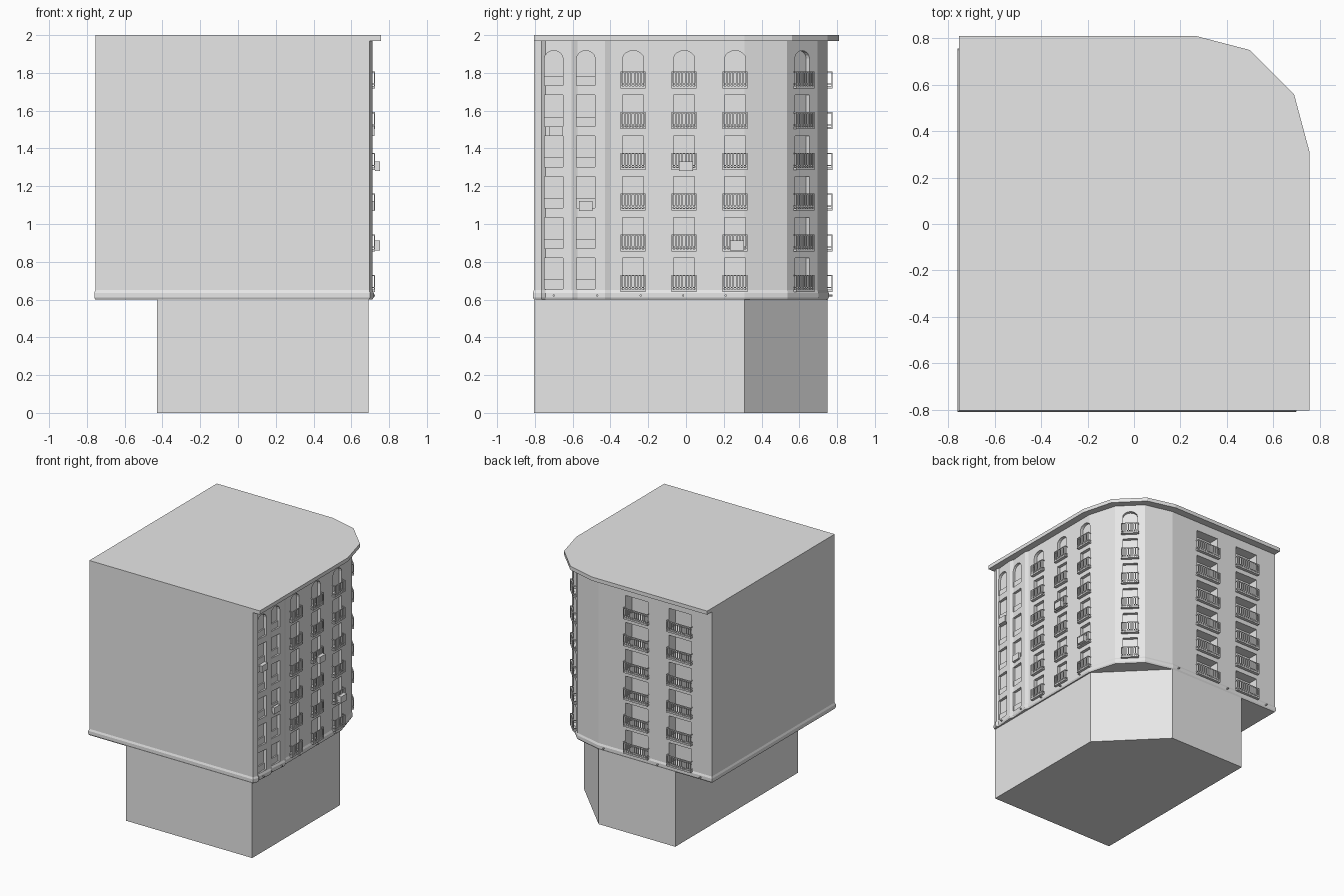
import bpy, bmesh, math
from mathutils import Matrix, Vector

if "Cube" in bpy.data.objects:
    bpy.data.objects.remove(bpy.data.objects["Cube"], do_unlink=True)

stone = bpy.data.materials.new("pale_grey")
stone.use_nodes = True
stone.diffuse_color = (0.8, 0.8, 0.8, 1)
stone.node_tree.nodes["Principled BSDF"].inputs["Base Color"].default_value = (0.8, 0.8, 0.8, 1)


def finish(bm, name):
    bmesh.ops.recalc_face_normals(bm, faces=bm.faces[:])
    mesh = bpy.data.meshes.new(name)
    bm.to_mesh(mesh)
    bm.free()
    mesh.materials.append(stone)
    obj = bpy.data.objects.new(name, mesh)
    bpy.context.collection.objects.link(obj)
    return obj


def skin(bm, rings):
    """Close a stack of matching point rings into a solid."""
    rows = [[bm.verts.new(p) for p in ring] for ring in rings]
    n = len(rows[0])
    for low, high in zip(rows, rows[1:]):
        for i in range(n):
            j = (i + 1) % n
            bm.faces.new((low[i], low[j], high[j], high[i]))
    bm.faces.new(rows[0][::-1])
    bm.faces.new(rows[-1])


def box(bm, frame, lo, hi):
    lo, hi = Vector(lo), Vector(hi)
    m = frame @ Matrix.Translation((lo + hi) / 2) @ Matrix.Diagonal((*(hi - lo), 1))
    bmesh.ops.create_cube(bm, size=1, matrix=m)


def offset(outline, d):
    """Push a counter-clockwise outline outward with mitred corners."""
    out = []
    for i, p in enumerate(outline):
        p = Vector(p)
        a = (p - Vector(outline[i - 1])).normalized()
        b = (Vector(outline[(i + 1) % len(outline)]) - p).normalized()
        na, nb = Vector((a.y, -a.x)), Vector((b.y, -b.x))
        out.append(p + (na + nb) * d / (1 + na.dot(nb)))
    return out


def prism(name, outline, levels):
    bm = bmesh.new()
    skin(bm, [[(p[0], p[1], z) for p in offset(outline, d)] for z, d in levels])
    return finish(bm, name)


# Ground floor block, main body with bottom moulding, roof slab
WALL, FRONT, BACK, LEFT = 0.70, -0.805, 0.75, -0.755
prism("ground_floor", [(-0.43, FRONT), (0.69, FRONT), (0.69, 0.31), (0.25, BACK), (-0.43, BACK)],
      [(0, 0), (0.6, 0)])

bays = [(0.712, -0.765), (WALL, -0.745), (0.712, -0.605), (WALL, -0.575), (0.712, -0.43), (WALL, -0.40)]
corner = [(WALL, 0.31), (0.635, 0.535), (0.475, 0.695), (0.25, BACK)]
body = prism("main_body", [(LEFT, FRONT), (WALL - 0.005, FRONT)] + bays + corner + [(LEFT, BACK)],
             [(0.6, 0), (0.612, 0.006), (0.635, 0.006), (0.65, 0), (1.97, 0)])
prism("roof_slab", [(LEFT, FRONT), (0.757, FRONT), (0.757, 0.31), (0.69, 0.56), (0.5, 0.75),
                    (0.27, 0.81), (LEFT, 0.81)], [(1.97, 0), (2.0, 0)])


# Wall frames: local x runs along the wall, local y points outward
def frame(x, y, degrees):
    return Matrix.Translation((x, y, 0)) @ Matrix.Rotation(math.radians(degrees), 4, 'Z')


bay_columns = [frame(WALL, y, -90) for y in (-0.70, -0.53)]
side_columns = [frame(WALL, y, -90) for y in (-0.28, -0.01, 0.26)]
side_columns.append(frame(0.555, 0.615, -45))
back_columns = [frame(x, BACK, 0) for x in (-0.09, -0.475)]
floors = [0.64 + 0.2155 * i for i in range(6)]


def opening(bm, fr, half, z0, z1, depth, arched):
    """Cutter for one window, with a low arch if wanted."""
    pts = [(-half, z0), (half, z0)]
    if arched:
        rise = 0.042
        pts += [(half * math.cos(a), z1 - rise + rise * math.sin(a))
                for a in (math.pi * k / 8 for k in range(9))]
    else:
        pts += [(half, z1), (-half, z1)]
    skin(bm, [[fr @ Vector((x, y, z)) for x, z in pts] for y in (-depth, 0.04)])


# Window recesses cut into the body
bm = bmesh.new()
for i, z in enumerate(floors):
    top = i == 5
    for fr in bay_columns:
        opening(bm, fr, 0.049, z + 0.015, z + (0.2 if top else 0.18), 0.018, top)
    for fr in side_columns:
        opening(bm, fr, 0.055, z + 0.014, z + (0.2 if top else 0.18), 0.025, top)
    for fr in back_columns:
        opening(bm, fr, 0.1, z + 0.014, z + 0.18, 0.08, False)
cutter = finish(bm, "window_cutter")
cutter.hide_render = True
cutter.hide_set(True)
mod = body.modifiers.new("windows", 'BOOLEAN')
mod.operation = 'DIFFERENCE'
mod.solver = 'EXACT'
mod.object = cutter
bpy.context.view_layer.objects.active = body
bpy.ops.object.modifier_apply(modifier=mod.name)
bpy.data.objects.remove(cutter, do_unlink=True)

# Lower panels in the bay windows
bm = bmesh.new()
for fr in bay_columns:
    for z in floors:
        box(bm, fr, (-0.049, -0.02, z + 0.015), (0.049, -0.008, z + 0.065))
finish(bm, "window_panels")


# Balconies: slab, top and bottom rail, upright bars
def balcony(bm, fr, half, z, bars):
    out = 0.025
    box(bm, fr, (-half, -0.005, z), (half, out, z + 0.012))
    for h in (0.02, 0.084):
        box(bm, fr, (-half, out - 0.006, z + h), (half, out, z + h + 0.006))
        for s in (-1, 1):
            x = s * (half - 0.003)
            box(bm, fr, (x - 0.003, -0.002, z + h), (x + 0.003, out, z + h + 0.006))
    for k in range(bars):
        x = (half - 0.004) * (2 * k / (bars - 1) - 1)
        box(bm, fr, (x - 0.004, out - 0.006, z + 0.01), (x + 0.004, out, z + 0.088))


bm = bmesh.new()
for z in floors:
    for fr in side_columns:
        balcony(bm, fr, 0.066, z, 8)
    for fr in back_columns:
        balcony(bm, fr, 0.108, z, 12)
finish(bm, "balconies")

# Air conditioner boxes on the right side
bm = bmesh.new()
for y, z, near, far in ((-0.69, 1.465, 0.0, 0.022), (-0.53, 1.07, 0.0, 0.022),
                        (0.0, 1.28, 0.025, 0.052), (0.27, 0.86, 0.025, 0.052)):
    box(bm, frame(WALL, y, -90), (-0.036, near, z), (0.036, far, z + 0.052))
finish(bm, "air_conditioners")

# Small drain spouts along the moulding
bm = bmesh.new()
spouts = [frame(WALL, y, -90) for y in (-0.70, -0.47, -0.24, -0.015, 0.21)]
spouts += [frame(x, BACK, 0) for x in (0.2, -0.28, -0.66)]
for fr in spouts:
    m = fr @ Matrix.Translation((0, 0.01, 0.622)) @ Matrix.Rotation(math.pi / 2, 4, 'X')
    bmesh.ops.create_cone(bm, cap_ends=True, segments=8, radius1=0.006, radius2=0.006, depth=0.03, matrix=m)
finish(bm, "drain_spouts")
